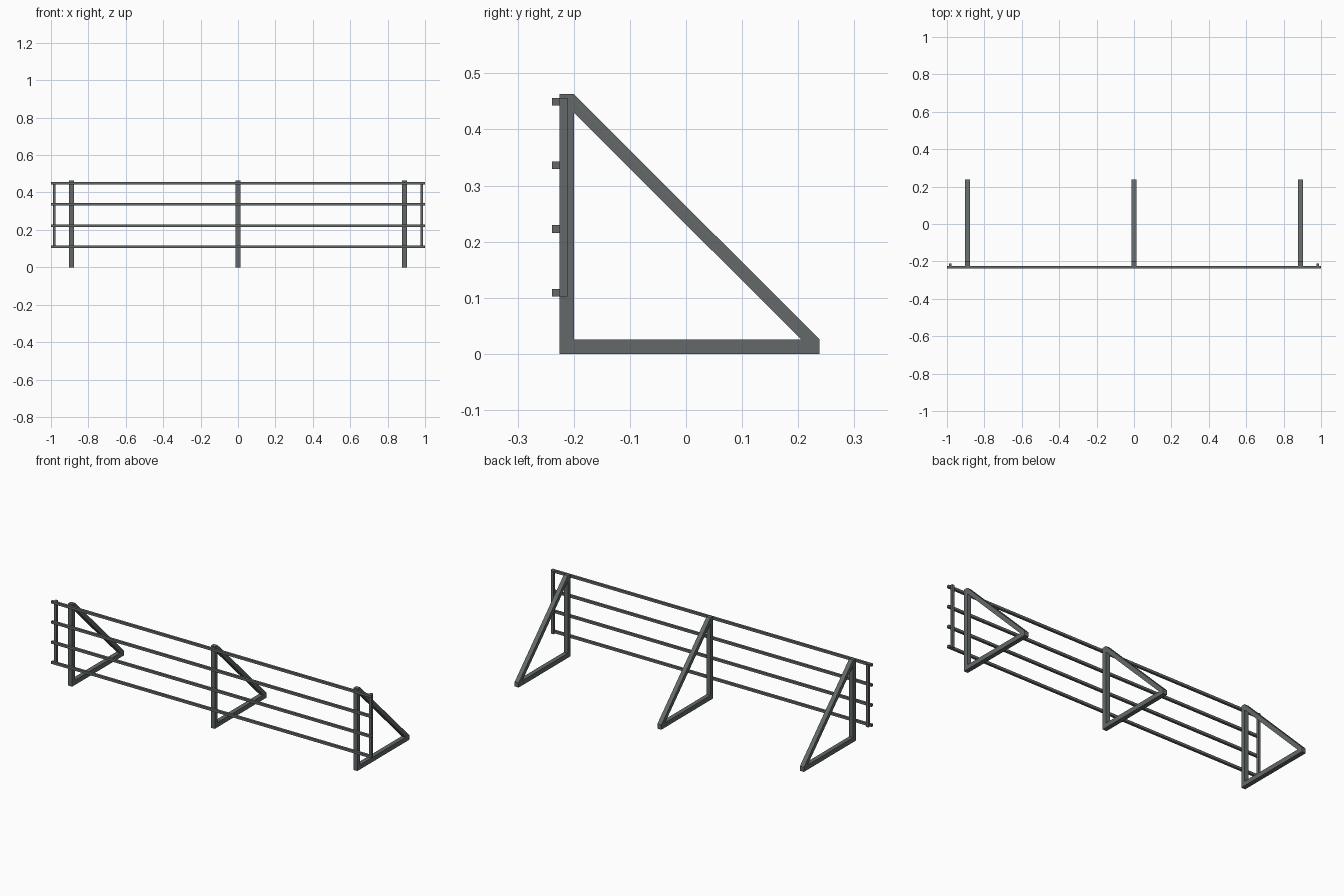
import bpy, bmesh

if "Cube" in bpy.data.objects:
    bpy.data.objects.remove(bpy.data.objects["Cube"])

# single dark grey steel colour
steel = bpy.data.materials.new("dark grey steel")
steel.diffuse_color = (0.125, 0.14, 0.142, 1)
steel.use_nodes = True
steel.node_tree.nodes["Principled BSDF"].inputs["Base Color"].default_value = steel.diffuse_color


def finish(bm, name):
    bmesh.ops.recalc_face_normals(bm, faces=bm.faces)
    me = bpy.data.meshes.new(name)
    bm.to_mesh(me)
    bm.free()
    me.materials.append(steel)
    ob = bpy.data.objects.new(name, me)
    bpy.context.collection.objects.link(ob)
    return ob


def box(name, lo, hi):
    bm = bmesh.new()
    bmesh.ops.create_cube(bm, size=1)
    for v in bm.verts:
        v.co = [lo[i] if v.co[i] < 0 else hi[i] for i in range(3)]
    return finish(bm, name)


def triangle_frame(name, x, width=0.025):
    # side profile (y, z): five outer corners, three inner corners
    pts = [(-0.225, 0), (0.238, 0), (0.238, 0.026), (-0.2, 0.463), (-0.225, 0.463),
           (-0.2, 0.026), (0.205, 0.026), (-0.2, 0.43)]
    rings = [(0, 1, 6, 5), (1, 2, 6), (2, 3, 7, 6), (3, 4, 7), (4, 0, 5, 7)]
    bm = bmesh.new()
    vs = [bm.verts.new((x - width / 2, y, z)) for y, z in pts]
    faces = [bm.faces.new([vs[i] for i in f]) for f in rings]
    ext = bmesh.ops.extrude_face_region(bm, geom=faces, use_keep_orig=True)
    moved = [g for g in ext["geom"] if isinstance(g, bmesh.types.BMVert)]
    bmesh.ops.translate(bm, verts=moved, vec=(width, 0, 0))
    return finish(bm, name)


# three triangular supports
for i, x in enumerate((-0.89, 0, 0.89)):
    triangle_frame(f"triangle_support_{i + 1}", x)

# four long rails on the front
for i, z in enumerate((0.109, 0.2225, 0.336, 0.4495)):
    box(f"long_rail_{i + 1}", (-1, -0.239, z - 0.0068), (1, -0.225, z + 0.0068))

# short uprights joining the rail ends
for side, s in (("left", -1), ("right", 1)):
    x = s * 0.983
    box(f"{side}_end_upright", (x - 0.007, -0.225, 0.102), (x + 0.007, -0.2115, 0.4563))
